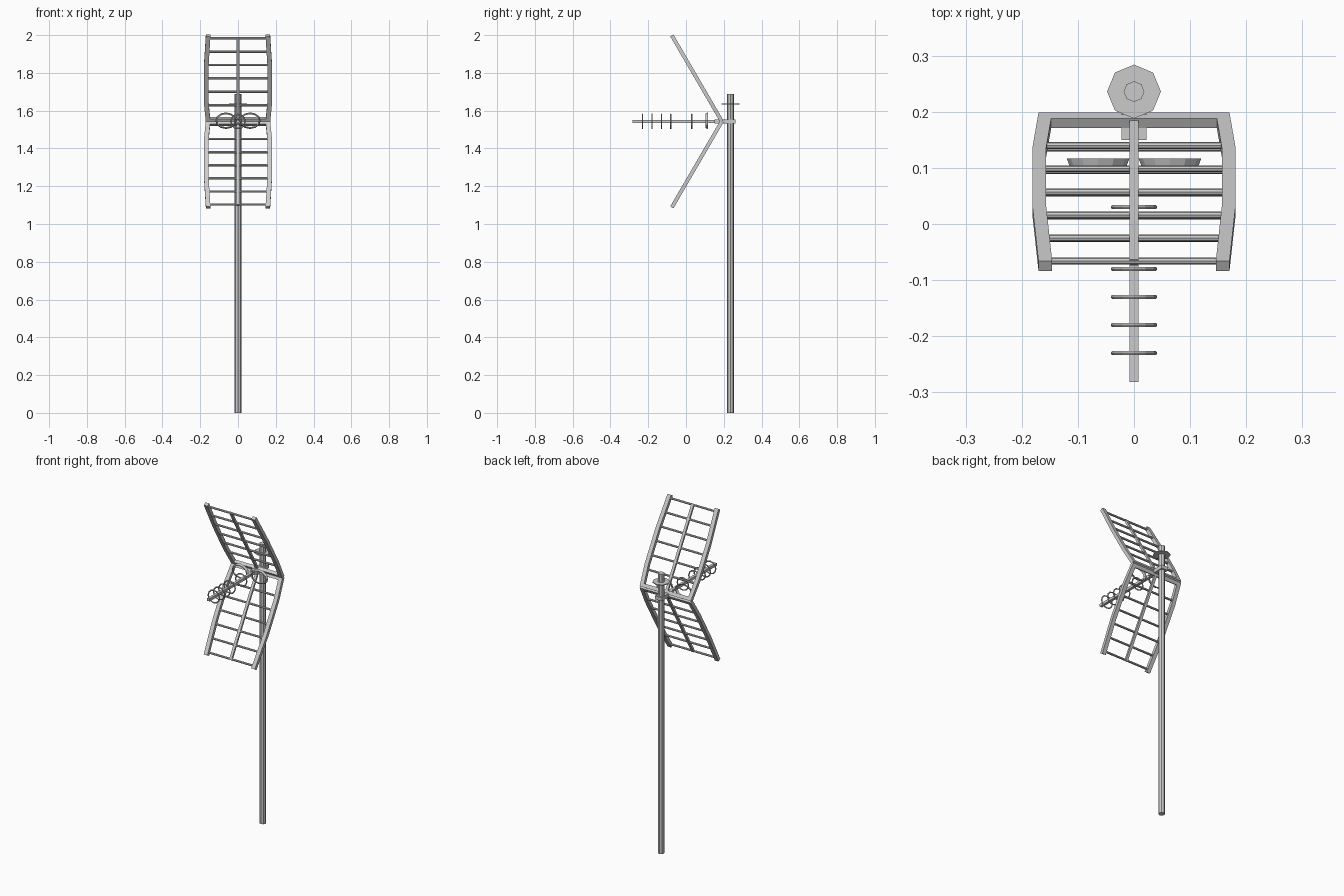
import bpy, bmesh, math
from mathutils import Vector

if "Cube" in bpy.data.objects:
    bpy.data.objects.remove(bpy.data.objects["Cube"])

ZC = 1.543   # height of the boom
YM = 0.236   # depth of the mast

# Dark metal grey shared by all parts
metal = bpy.data.materials.new("dark_metal")
metal.diffuse_color = (0.55, 0.55, 0.55, 1)
metal.use_nodes = True
metal.node_tree.nodes["Principled BSDF"].inputs["Base Color"].default_value = metal.diffuse_color


def finish(bm, name):
    bmesh.ops.recalc_face_normals(bm, faces=bm.faces)
    me = bpy.data.meshes.new(name)
    bm.to_mesh(me)
    bm.free()
    me.materials.append(metal)
    ob = bpy.data.objects.new(name, me)
    bpy.context.collection.objects.link(ob)
    return ob


def sweep(name, rings, closed=False):
    """Skin a list of equal-sized cross-sections."""
    bm = bmesh.new()
    vs = [[bm.verts.new(p) for p in r] for r in rings]
    n = len(vs[0])
    for i in range(len(vs) if closed else len(vs) - 1):
        a, b = vs[i], vs[(i + 1) % len(vs)]
        for k in range(n):
            bm.faces.new((a[k], a[(k + 1) % n], b[(k + 1) % n], b[k]))
    if not closed:
        bm.faces.new(vs[0])
        bm.faces.new(vs[-1])
    return finish(bm, name)


def box(name, x0, x1, y0, y1, z0, z1):
    return sweep(name, [[(x, y0, z0), (x, y1, z0), (x, y1, z1), (x, y0, z1)] for x in (x0, x1)])


def rod(name, a, b, r, n=8):
    a, b = Vector(a), Vector(b)
    q = (b - a).to_track_quat('Z', 'Y')
    ang = [2 * math.pi * k / n for k in range(n)]
    return sweep(name, [[p + q @ Vector((r * math.cos(t), r * math.sin(t), 0)) for t in ang] for p in (a, b)])


def ring(name, cx, cz, rx, rz, section, n=12):
    """Loop facing the front; section is a list of (outward, depth) points."""
    rings = []
    for i in range(n):
        t = 2 * math.pi * i / n
        rings.append([(cx + (rx + d) * math.cos(t), y, cz + (rz + d) * math.sin(t)) for d, y in section])
    return sweep(name, rings, True)


# Mast and round plate
rod("mast", (0, YM, 0), (0, YM, 1.687), 0.0185)
rod("mast_plate", (0, YM, 1.632), (0, YM, 1.637), 0.048)

# Boom and clamp
box("boom", -0.008, 0.008, -0.282, 0.2, ZC - 0.008, ZC + 0.008)
box("mast_clamp", -0.022, 0.022, 0.15, 0.262, ZC - 0.011, ZC + 0.011)

# Director rings
for y in (0.03, -0.08, -0.13, -0.18, -0.23):
    sec = [(0.004 * math.cos(math.pi * k / 3), y + 0.004 * math.sin(math.pi * k / 3)) for k in range(6)]
    ring("director_ring", 0, ZC, 0.0375, 0.0375, sec)

# Dipole: two wide loops of tapered strip, meeting at the boom
strip = [(-0.004, 0.104), (0.001, 0.104), (0.006, 0.117), (0.0, 0.117)]
for s in (-1, 1):
    ring("dipole_loop", s * 0.064, ZC + 0.004, 0.05, 0.038, strip)

# Corner reflector: upper and lower grilles
H = 0.455    # panel height
D = 0.265    # panel reach toward the front
L = math.hypot(H, D)
for s, tag in ((1, "upper"), (-1, "lower")):
    def at(f, off=0.0):
        """Depth and height at fraction f along the panel, pushed off its plane."""
        return (0.19 - D * f - off * H / L, ZC + s * (H * f - off * D / L))

    def bar(name, path, hw, ht):
        rings = []
        for f, x in path:
            (y0, z0), (y1, z1) = at(f, -ht), at(f, ht)
            rings.append([(x - hw, y0, z0), (x + hw, y0, z0), (x + hw, y1, z1), (x - hw, y1, z1)])
        sweep(name, rings)

    for side in (-1, 1):
        bar(tag + "_side_rail", [(0, side * 0.158), (0.24, side * 0.169),
                                 (0.62, side * 0.169), (1, side * 0.158)], 0.0122, 0.01)
    bar(tag + "_hinge_bar", [(0, 0), (0.04, 0)], 0.165, 0.01)
    bar(tag + "_centre_spar", [(0, 0), (0.975, 0)], 0.008, 0.006)
    first = 0.19 if s > 0 else 0.205
    for i in range(6):
        y, z = at(first + (0.967 - first) * i / 5)
        rod(tag + "_crossbar", (-0.16, y, z), (0.16, y, z), 0.0062)
